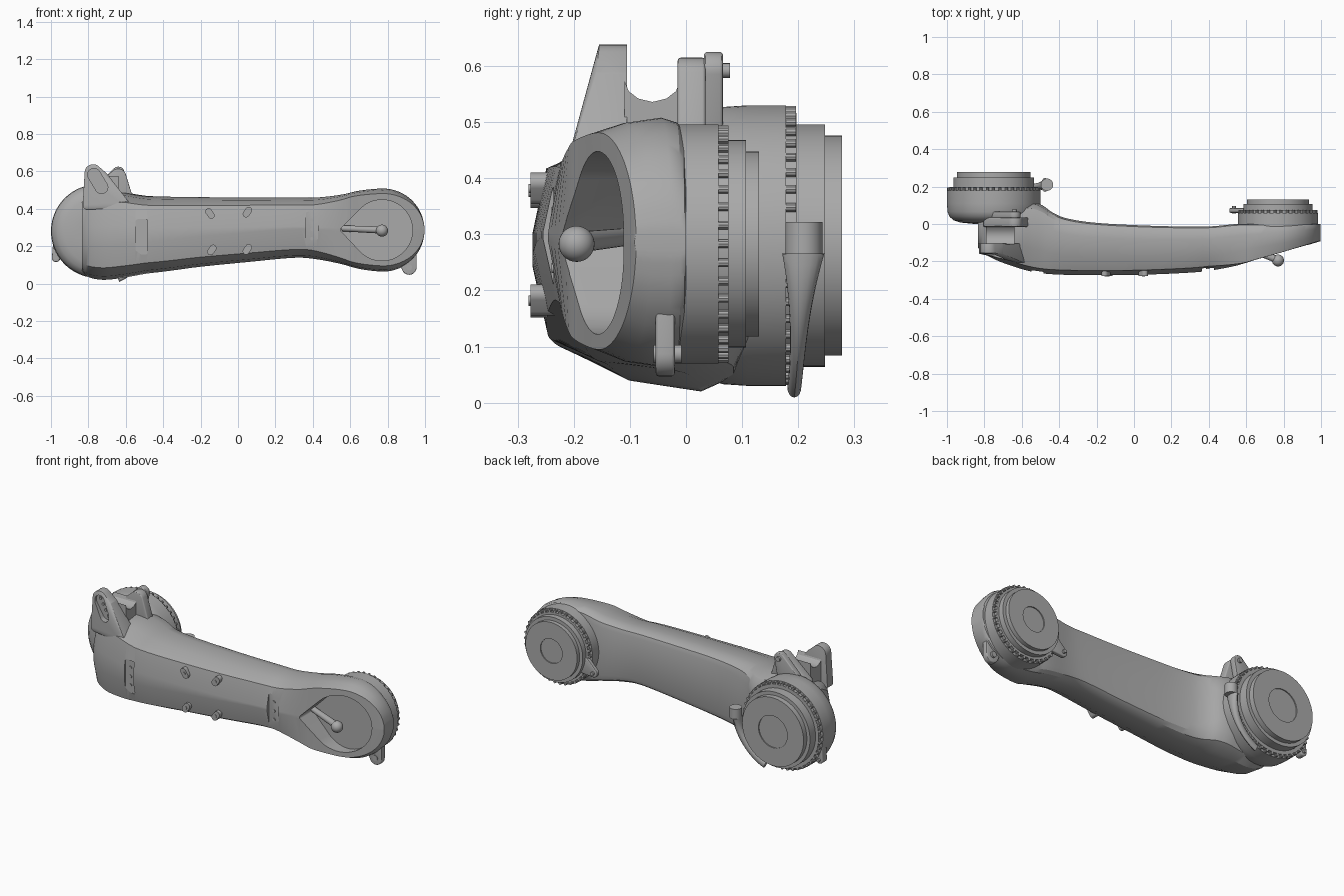
import bpy, bmesh, math
from mathutils import Vector

cube = bpy.data.objects.get("Cube")
if cube:
    bpy.data.objects.remove(cube, do_unlink=True)

metal = bpy.data.materials.new("plain_grey")
metal.use_nodes = True
grey = (0.4, 0.4, 0.4, 1)
metal.diffuse_color = grey
metal.node_tree.nodes["Principled BSDF"].inputs["Base Color"].default_value = grey


def finish(name, bm):
    """Turn a bmesh into a named, shaded object."""
    bmesh.ops.recalc_face_normals(bm, faces=bm.faces)
    mesh = bpy.data.meshes.new(name)
    bm.to_mesh(mesh)
    bm.free()
    obj = bpy.data.objects.new(name, mesh)
    bpy.context.collection.objects.link(obj)
    mesh.materials.append(metal)
    shade(obj)
    return obj


def activate(obj):
    for other in bpy.context.selected_objects:
        other.select_set(False)
    obj.select_set(True)
    bpy.context.view_layer.objects.active = obj


def shade(obj):
    activate(obj)
    bpy.ops.object.shade_smooth_by_angle(angle=math.radians(30))


def hull(name, circles, front=0, back=0, sides=32, bevel=0):
    """Rounded plate around circles (x, z, radius), each with optional own y range."""
    bm = bmesh.new()
    for x, z, r, *depth in circles:
        for y in depth or (front, back):
            for i in range(sides):
                a = math.tau * i / sides
                bm.verts.new((x + r * math.cos(a), y, z + r * math.sin(a)))
    result = bmesh.ops.convex_hull(bm, input=bm.verts)
    loose = set(result["geom_interior"]) | set(result["geom_unused"])
    bmesh.ops.delete(bm, geom=[v for v in loose if isinstance(v, bmesh.types.BMVert)], context="VERTS")
    bmesh.ops.dissolve_limit(bm, angle_limit=0.01, verts=bm.verts, edges=bm.edges)
    if bevel:
        rims = [e for e in bm.edges if e.is_manifold and e.calc_face_angle() > 1]
        bmesh.ops.bevel(bm, geom=rims, offset=bevel, segments=3, profile=0.5,
                        affect="EDGES", clamp_overlap=True)
    return finish(name, bm)


def loft(name, rings):
    """Skin a list of equal rings of points, with end caps."""
    bm = bmesh.new()
    rows = [[bm.verts.new(p) for p in ring] for ring in rings]
    for a, b in zip(rows, rows[1:]):
        for i in range(len(a)):
            j = (i + 1) % len(a)
            bm.faces.new((a[i], a[j], b[j], b[i]))
    bm.faces.new(rows[0])
    bm.faces.new(rows[-1])
    return finish(name, bm)


def turned(name, x, z, profile, sides=96):
    """Lathe (radius, y) points about a y-directed axis."""
    turns = [math.tau * i / sides for i in range(sides)]
    return loft(name, [[(x + r * math.cos(a), y, z + r * math.sin(a)) for a in turns]
                       for r, y in profile])


def rod(name, start, end, r1, r2):
    a, b = Vector(start), Vector(end)
    bm = bmesh.new()
    bmesh.ops.create_cone(bm, cap_ends=True, segments=24, radius1=r1, radius2=r2, depth=(b - a).length)
    bm.transform((b - a).to_track_quat("Z", "Y").to_matrix().to_4x4())
    bmesh.ops.translate(bm, verts=bm.verts, vec=(a + b) / 2)
    return finish(name, bm)


def cut(obj, cutter):
    cutter.hide_render = True
    activate(obj)
    mod = obj.modifiers.new("cut", "BOOLEAN")
    mod.operation = "DIFFERENCE"
    mod.solver = "EXACT"
    mod.object = cutter
    bpy.ops.object.modifier_apply(modifier=mod.name)
    bpy.data.objects.remove(cutter, do_unlink=True)
    shade(obj)


def section(x, top, low, front, back):
    """Faceted cross-section of the arm at one station."""
    h, d, mid = top - low, back - front, (top + low) / 2
    u = min(1, max(0, (0.6 - x) / 0.2))
    k = h * (0.06 + 0.06 * u)
    w = h * max(0.02, 0.1 * (0.45 - x))
    edge = front + 0.003 + 0.022 * u
    soft = h * (1 + 15 * max(0, back))  # rounder where the back meets the left drum
    pts = [(front, mid - w), (front, mid + w), (edge, top - k),
           (front + d / 3, top - k / 3), (back - 0.28 * d, top),
           (back - 0.1 * d, top - 0.02 * soft), (back - 0.03 * d, top - 0.05 * soft),
           (back, top - 0.12 * soft), (back, low + 0.13 * soft),
           (back - 0.03 * d, low + 0.06 * soft), (back - 0.1 * d, low + 0.02 * soft),
           (back - 0.28 * d, low), (front + d / 3, low + k / 3), (edge, low + 1.15 * k)]
    return [(x, y, z) for y, z in pts]


def smooth_path(points, steps=4):
    """Catmull-Rom subdivision of the stations."""
    p = [Vector(q) for q in points]
    p = [p[0]] + p + [p[-1]]
    out = []
    for a, b, c, d in zip(p, p[1:], p[2:], p[3:]):
        for i in range(steps):
            t = i / steps
            out.append(b + (c - a) * (t / 2) + (a * 2 - b * 5 + c * 4 - d) * (t * t / 2)
                       + (b * 3 - a - c * 3 + d) * (t ** 3 / 2))
    return out + [p[-1]]


# Arm body: x, top, bottom, front, back, then a round right end
stations = [(-.835, .44, .07, -.125, .1), (-.8, .465, .035, -.16, .11), (-.72, .485, .02, -.2, .115),
            (-.62, .49, .03, -.235, .12), (-.55, .478, .042, -.254, .12), (-.49, .469, .053, -.264, .1),
            (-.43, .466, .06, -.269, .058), (-.35, .464, .07, -.272, .028), (-.2, .462, .09, -.274, .006),
            (.05, .46, .115, -.271, -.008), (.3, .46, .138, -.26, -.014), (.42, .46, .13, -.247, -.012),
            (.55, .475, .105, -.222, 0), (.65, .497, .078, -.193, 0)]
for t in (90, 70, 52, 36, 22, 10, 4):
    a = math.radians(t)
    x, half = .775 + .222 * math.cos(a), .222 * math.sin(a)
    stations.append((x, .286 + half, .286 - half, -.16 + .3 * (x - .77), 0))
body = loft("arm_body", [section(*s) for s in smooth_path(stations)])

# Teardrop pocket and the two front slots
cut(body, hull("pocket_cutter", [(.77, .285, .163), (.56, .288, .012)], -.4, -.1, 64))
for x, z, floor in ((-.515, .25, -.246), (.395, .29, -.236)):
    corners = [(x + i * .022, z + j * .084, .01) for i in (-1, 1) for j in (-1, 1)]
    cut(body, hull("slot_cutter", corners, -.4, floor))
    for i in (-1, 0, 1):
        hull("slot_screw", [(x, z + i * .05, .009)], floor - .004, floor + .01, 16)

# Ball lever in the pocket
rod("lever_rod", (.56, -.11, .295), (.77, -.193, .286), .016, .019)
ball = bmesh.new()
bmesh.ops.create_uvsphere(ball, u_segments=32, v_segments=16, radius=.032)
bmesh.ops.translate(ball, verts=ball.verts, vec=(.77, -.195, .283))
finish("lever_ball", ball)

# Oval studs on the front
for x, z, s in ((-.15, .375, -1), (.05, .382, 1), (-.14, .18, 1), (.05, .183, 1)):
    hull("front_stud", [(x - s * .007, z - .01, .018), (x + s * .007, z + .01, .018)], -.277, -.23)
    hull("stud_screw", [(x, z, .008)], -.281, -.27, 16)

# Joint drums with stepped rings and a sunk centre
turned("right_drum", .77, .283, [(.2, -.06), (.213, -.04), (.213, .058), (.198, .058), (.198, .076),
       (.185, .076), (.185, .107), (.165, .107), (.165, .13), (.07, .13), (.07, .124)])
turned("left_drum", -.75, .28, [(.1, 0), (.18, .008), (.215, .02), (.237, .04), (.247, .065), (.25, .11),
       (.25, .178), (.236, .178), (.236, .197), (.216, .197), (.216, .248), (.196, .248), (.196, .278),
       (.092, .278), (.092, .272)])

# Bolt circles
for side, x, z, radius, y, count in (("right", .77, .283, .204, .056, 38),
                                     ("left", -.75, .28, .241, .176, 44)):
    for i in range(count):
        a = math.tau * i / count
        hull(side + "_drum_bolt", [(x + radius * math.cos(a), z + radius * math.sin(a), .008)], y, y + .02, 10)

# Fork on top of the left joint
ear = hull("front_ear", [(-.775, .593, .045, -.155, -.105), (-.72, .572, .025, -.16, -.105),
                         (-.805, .42, .025, -.158, -.105), (-.61, .43, .025, -.205, -.105)], bevel=.006)
cut(ear, hull("ear_cutter", [(-.77, .582, .034), (-.73, .515, .034)], -.4, -.145))
for i in range(4):
    hull("ear_screw", [(-.775 + i * .017, .595 - i * .03, .008)], -.151, -.14, 16)
hull("rear_ear", [(-.64, .573, .042), (-.77, .47, .035), (-.59, .45, .03)], -.015, .035, bevel=.006)
saddle = [(-.11, .4), (-.11, .575), (-.102, .555), (-.085, .542), (-.06, .536), (-.035, .542),
          (-.018, .555), (-.01, .575), (-.01, .4)]
loft("fork_saddle", [[(x, y, z) for y, z in saddle] for x in (-.79, -.64)])

# Lugs with bolts: name, tip x, tip z, tip radius, base x, base z, base radius, y range
lugs = [("top_lug", -.64, .592, .033, -.7, .48, .07, .032, .066),
        ("lower_right_lug", .915, .087, .04, .9, .17, .055, -.054, -.02),
        ("inner_right_lug", .535, .2, .025, .6, .23, .05, .06, .085),
        ("left_lug", -.973, .137, .022, -.95, .2, .04, .13, .175)]
for name, x, z, r, bx, bz, br, front, back in lugs:
    hull(name, [(x, z, r), (bx, bz, br)], front, back, bevel=.006)
    hull(name + "_bolt", [(x, z, r * .4)], front - .004, back + .012, 16)

# Tapered latch strap hugging the left drum
strap = []
for step in range(17):
    t = step / 16
    a = math.radians(-3 - 64 * t)
    middle, width = .209 - .016 * t, .0125 + .025 * (1 - t) ** 3
    ring = [math.tau * i / 16 for i in range(16)]
    strap.append([(-.75 + (.274 + .02 * math.cos(b)) * math.cos(a), middle + width * math.sin(b),
                   .28 + (.274 + .02 * math.cos(b)) * math.sin(a)) for b in ring])
loft("latch_strap", strap)
rod("latch_knob", (-.465, .21, .265), (-.465, .21, .322), .033, .033)
